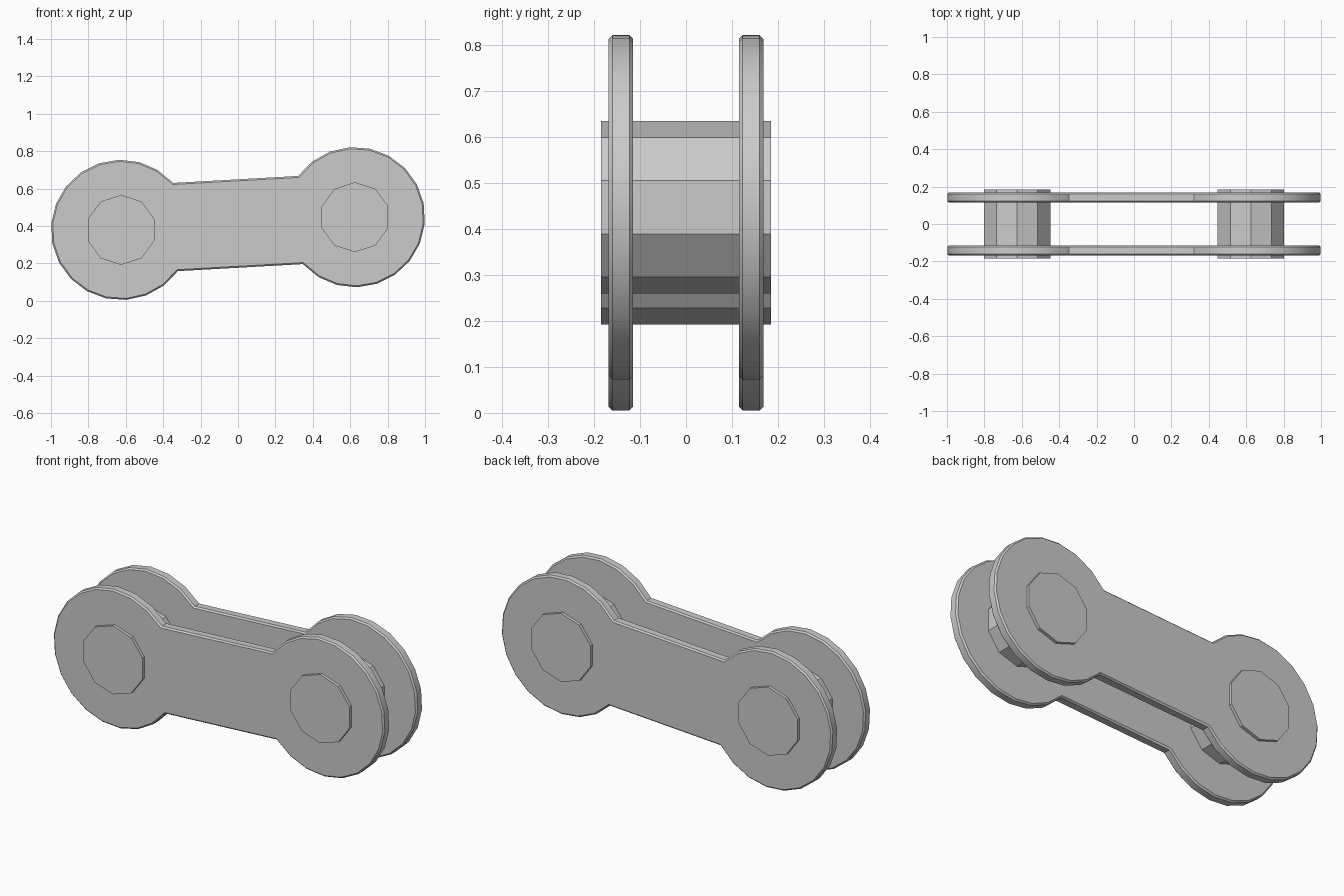
import bpy
import bmesh
from math import cos, sin, radians, pi
from mathutils import Matrix, Vector

old = bpy.data.objects.get("Cube")
if old:
    bpy.data.objects.remove(old, do_unlink=True)

MID_Z = 0.413
LOBE = Vector((0.625, 0.034))      # lobe centre, relative to the link middle
LOBE_R, PIN_R = 0.375, 0.187

steel = bpy.data.materials.new("grey steel")
steel.use_nodes = True
grey = (0.6, 0.6, 0.6, 1)
steel.diffuse_color = grey
steel.node_tree.nodes["Principled BSDF"].inputs["Base Color"].default_value = grey


def extrude_outline(name, outline, y0, y1, bevel=0):
    """Extrude an (x, z) outline from y0 to y1."""
    bm = bmesh.new()
    face = bm.faces.new([bm.verts.new((x, y0, z + MID_Z)) for x, z in outline])
    side = bmesh.ops.extrude_face_region(bm, geom=[face])["geom"]
    bmesh.ops.translate(bm, vec=(0, y1 - y0, 0),
                        verts=[v for v in side if isinstance(v, bmesh.types.BMVert)])
    bmesh.ops.recalc_face_normals(bm, faces=bm.faces)
    if bevel:
        rims = [e for e in bm.edges if abs(e.verts[0].co.y - e.verts[1].co.y) < 1e-5]
        bmesh.ops.bevel(bm, geom=rims, offset=bevel, segments=1, affect='EDGES')
    mesh = bpy.data.meshes.new(name)
    bm.to_mesh(mesh)
    bm.free()
    mesh.materials.append(steel)
    obj = bpy.data.objects.new(name, mesh)
    bpy.context.collection.objects.link(obj)
    bpy.ops.object.select_all(action='DESELECT')
    obj.select_set(True)
    bpy.context.view_layer.objects.active = obj
    bpy.ops.object.shade_smooth_by_angle(angle=radians(30))
    return obj


def arc(centre, radius, start, end, steps):
    angles = [radians(start + (end - start) * i / steps) for i in range(steps + 1)]
    return [centre + radius * Vector((cos(a), sin(a))) for a in angles]


# Side plates: one round lobe, and the same lobe turned half way round
right_lobe = arc(LOBE, LOBE_R, -138, 144, 17)
outline = right_lobe + [-p for p in right_lobe]
extrude_outline("front_plate", outline, -0.168, -0.115, 0.008)
extrude_outline("back_plate", outline, 0.115, 0.168, 0.008)

# Pins through both plates
for name, sign in (("left_pin", 1), ("right_pin", -1)):
    ring = arc(LOBE * sign, PIN_R, 18, 342, 9)
    pin = extrude_outline(name, ring, -0.185, 0.185)
    bpy.ops.object.shade_smooth_by_angle(angle=radians(45))
